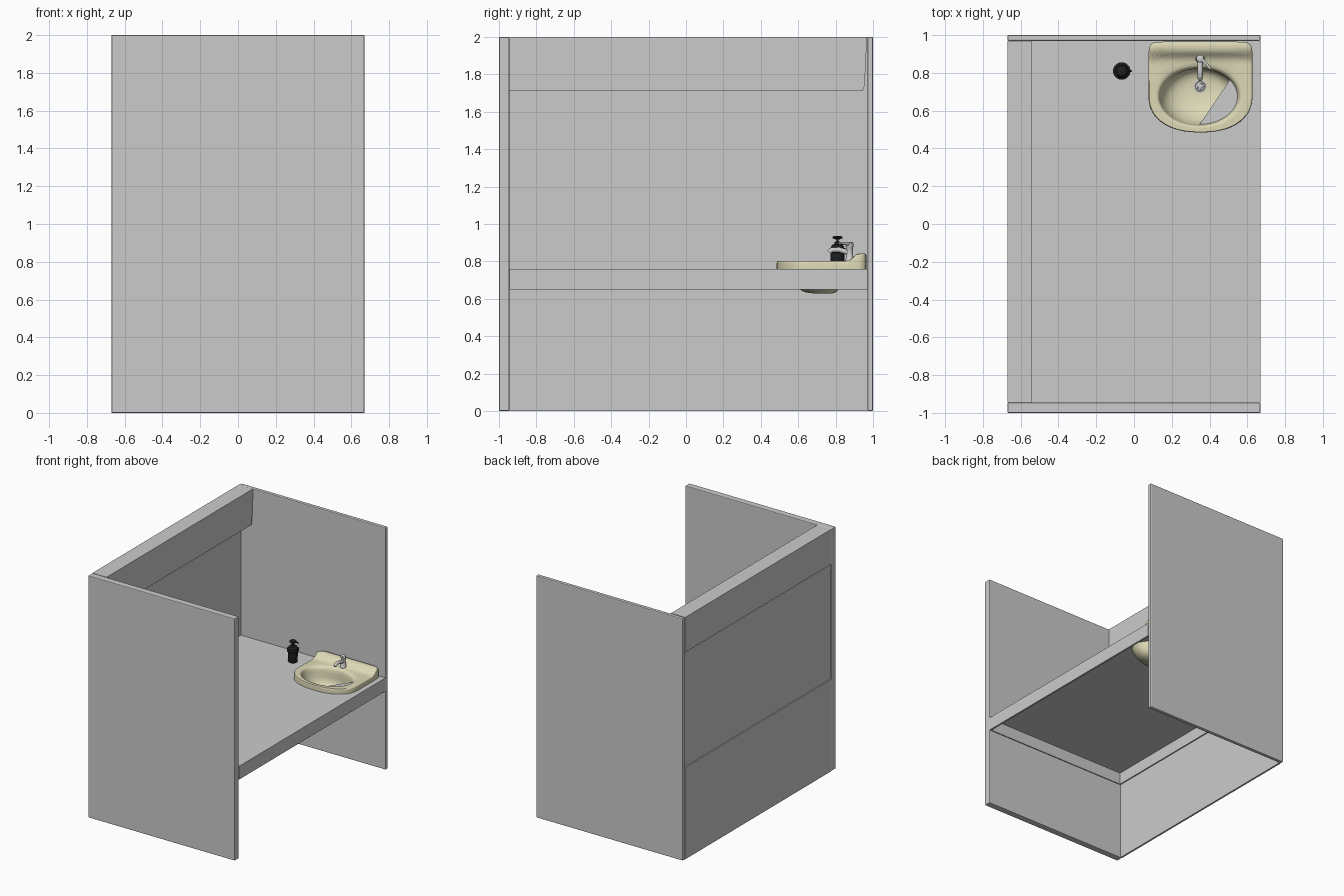
import bpy, bmesh
from math import cos, sin, pi, radians
from mathutils import Vector

if "Cube" in bpy.data.objects:
    bpy.data.objects.remove(bpy.data.objects["Cube"])


def material(name, rgb):
    m = bpy.data.materials.new(name)
    m.diffuse_color = (*rgb, 1)
    m.use_nodes = True
    m.node_tree.nodes["Principled BSDF"].inputs["Base Color"].default_value = m.diffuse_color
    return m


CREAM = material("cream_ceramic", (0.72, 0.69, 0.47))
BLACK = material("black_plastic", (0.015, 0.015, 0.015))


def finish(name, bm, mat=None, smooth=None):
    bmesh.ops.recalc_face_normals(bm, faces=bm.faces)
    me = bpy.data.meshes.new(name)
    bm.to_mesh(me)
    bm.free()
    ob = bpy.data.objects.new(name, me)
    bpy.context.collection.objects.link(ob)
    if mat:
        me.materials.append(mat)
    if smooth:
        bpy.ops.object.select_all(action='DESELECT')
        bpy.context.view_layer.objects.active = ob
        ob.select_set(True)
        bpy.ops.object.shade_smooth_by_angle(angle=radians(smooth))
    return ob


def skin(name, rings, mat=None, smooth=40):
    """Bridge a list of equal-length point rings and cap both ends."""
    bm = bmesh.new()
    loops = [[bm.verts.new(p) for p in r] for r in rings]
    n = len(loops[0])
    for a, b in zip(loops, loops[1:]):
        for i in range(n):
            j = (i + 1) % n
            bm.faces.new((a[i], a[j], b[j], b[i]))
    bm.faces.new(loops[0])
    bm.faces.new(loops[-1])
    return finish(name, bm, mat, smooth)


def box(name, x, y, z, bevel=0.0):
    ob = skin(name, [[(x[0], y[0], h), (x[1], y[0], h), (x[1], y[1], h), (x[0], y[1], h)] for h in z], smooth=None)
    if bevel:
        m = ob.modifiers.new("soft_edges", 'BEVEL')
        m.width, m.segments = bevel, 2
    return ob


def lathe(name, cx, cy, profile, mat=None, n=32):
    return skin(name, [[(cx + r * cos(2 * pi * i / n), cy + r * sin(2 * pi * i / n), z)
                        for i in range(n)] for r, z in profile], mat)


def tube(name, stations, mat=None, n=16):
    """Round bar through (point, radius) stations."""
    pts = [Vector(p) for p, _ in stations]
    rings = []
    for k, (_, r) in enumerate(stations):
        d = (pts[min(k + 1, len(pts) - 1)] - pts[max(k - 1, 0)]).normalized()
        u = d.orthogonal().normalized()
        if abs(d.z) < 0.95:
            u = d.cross(Vector((0, 0, 1))).normalized()
        v = d.cross(u)
        rings.append([pts[k] + r * (u * cos(2 * pi * i / n) + v * sin(2 * pi * i / n)) for i in range(n)])
    return skin(name, rings, mat)


# side panels and back wall around the recessed window pane
Y0, Y1 = -0.945, 0.97
box("near_side_panel", (-0.67, 0.67), (-1, Y0), (0, 2), 0.006)
box("far_side_panel", (-0.67, 0.67), (Y1, 1), (0, 2), 0.006)
box("back_wall_lower", (-0.67, -0.655), (Y0, Y1), (0, 0.76))
box("back_wall_upper", (-0.67, -0.655), (Y0, Y1), (1.71, 2))
box("window_pane", (-0.66, -0.654), (Y0, Y1), (0.755, 1.715))

# overhead header with a slightly slanted far end
skin("header", [[(-0.655, Y0, z), (-0.54, Y0, z), (-0.54, e, z), (-0.655, e, z)]
                for z, e in ((1.71, 0.945), (1.74, 0.955), (2.0, 0.968))], smooth=None)

# round button on the pane
button = lathe("pane_button", 0, 0, [(0.036, 0), (0.036, 0.004)])
button.rotation_euler = (0, pi / 2, 0)
button.location = (-0.655, -0.86, 1.24)

# hollow desk: thin top with aprons
desk = box("desk_top", (-0.655, 0.67), (Y0, Y1), (0.748, 0.76))
box("desk_front_apron", (0.655, 0.67), (Y0, Y1), (0.65, 0.748))
box("desk_back_apron", (-0.655, -0.645), (Y0, Y1), (0.65, 0.748))
box("desk_near_apron", (-0.645, 0.655), (Y0, Y0 + 0.008), (0.65, 0.748))
box("desk_far_apron", (-0.645, 0.655), (Y1 - 0.008, Y1), (0.65, 0.748))

# basin opening in the desk, leaving a straight-edged corner inside the bowl
BX, BY, RX, RY, N = 0.345, 0.675, 0.213, 0.155, 96


def oval(s, z, shift=0.0):
    return [(BX + 0.005 * shift + s * RX * cos(2 * pi * i / N),
             BY + 0.055 * shift + s * RY * sin(2 * pi * i / N), z) for i in range(N)]


def hole(z):
    a, b = Vector((0.355, 0.53)), Vector((0.515, 0.76))
    d = b - a
    return [p for p in oval(0.975, z) if d.x * (p[1] - a.y) - d.y * (p[0] - a.x) > 0]


cutter = skin("opening_cutter", [hole(0.70), hole(0.80)], smooth=None)
cutter.hide_render = True
cut = desk.modifiers.new("opening", 'BOOLEAN')
cut.operation, cut.object, cut.solver = 'DIFFERENCE', cutter, 'EXACT'
bpy.context.view_layer.objects.active = desk
bpy.ops.object.modifier_apply(modifier=cut.name)
bpy.data.objects.remove(cutter)


# basin: rounded front, square back, raised back ledge
def outline(i):
    c, s = cos(2 * pi * i / N), sin(2 * pi * i / N)
    n, b = (16, 0.285) if s > 0 else (2.3, 0.195)
    r = (abs(c / 0.275) ** n + abs(s / b) ** n) ** (-1 / n)
    return 0.352 + r * c, 0.68 + r * s


def rim(t, drop=0.0):
    ring = []
    for i, (ix, iy, _) in enumerate(oval(1, 0)):
        ox, oy = outline(i)
        x, y = ox + (ix - ox) * t, oy + (iy - oy) * t
        k = min(max((y - 0.865) / 0.06, 0), 1)
        ring.append((x, y, 0.802 + 0.04 * k * k * (3 - 2 * k) - drop))
    return ring


foot = [(*outline(i), 0.76) for i in range(N)]
under = [oval(s, z, k) for s, z, k in ((0.3, 0.628, 1), (0.55, 0.636, 0.8), (0.78, 0.665, 0.5),
                                      (0.92, 0.71, 0.2), (0.97, 0.75, 0), (0.99, 0.761, 0))]
top = [rim(t, d) for t, d in ((0, 0.012), (0.02, 0.004), (0.07, 0), (0.2, 0), (0.32, 0), (0.42, 0),
                              (0.52, 0), (0.65, 0), (0.8, 0.001), (0.92, 0.003), (1, 0.01))]
bowl = [oval(s, z, k) for s, z, k in ((0.97, 0.775, 0), (0.945, 0.755, 0), (0.88, 0.715, 0.2),
                                     (0.75, 0.676, 0.5), (0.53, 0.652, 0.8), (0.28, 0.642, 1))]
skin("basin", under + [foot] + top + bowl, CREAM, 50)

# drain with small holes suggested by studs
lathe("drain", 0.35, 0.73, [(0.034, 0.64), (0.034, 0.648), (0.026, 0.651), (0.024, 0.647)])
for k in range(8):
    lathe("drain_stud", 0.35 + 0.016 * cos(k * pi / 4), 0.73 + 0.016 * sin(k * pi / 4),
          [(0.004, 0.646), (0.003, 0.650)], n=8)

# mixer tap
lathe("tap_body", 0.35, 0.875, [(0.024, 0.80), (0.024, 0.812), (0.019, 0.818), (0.018, 0.875),
                                (0.021, 0.88), (0.020, 0.898), (0.012, 0.904)])
tube("tap_spout", [((0.35, 0.875, 0.845), 0.014), ((0.35, 0.82, 0.862), 0.014),
                   ((0.35, 0.78, 0.862), 0.014), ((0.35, 0.765, 0.848), 0.012)])
tube("tap_lever", [((0.35, 0.88, 0.893), 0.011), ((0.38, 0.85, 0.895), 0.008), ((0.405, 0.82, 0.898), 0.007)])

# soap dispenser
SX, SY = -0.065, 0.81
lathe("soap_bottle", SX, SY, [(0.032, 0.76), (0.035, 0.765), (0.038, 0.845), (0.046, 0.852), (0.046, 0.868),
                              (0.036, 0.872), (0.03, 0.888), (0.016, 0.894), (0.015, 0.905),
                              (0.006, 0.906), (0.006, 0.924)], BLACK)
lathe("soap_pump_cap", SX, SY, [(0.012, 0.918), (0.026, 0.924), (0.026, 0.931), (0.02, 0.935)], BLACK)
tube("soap_nozzle", [((SX, SY, 0.928), 0.008), ((SX + 0.035, SY, 0.928), 0.006),
                     ((SX + 0.052, SY, 0.922), 0.004)], BLACK)
